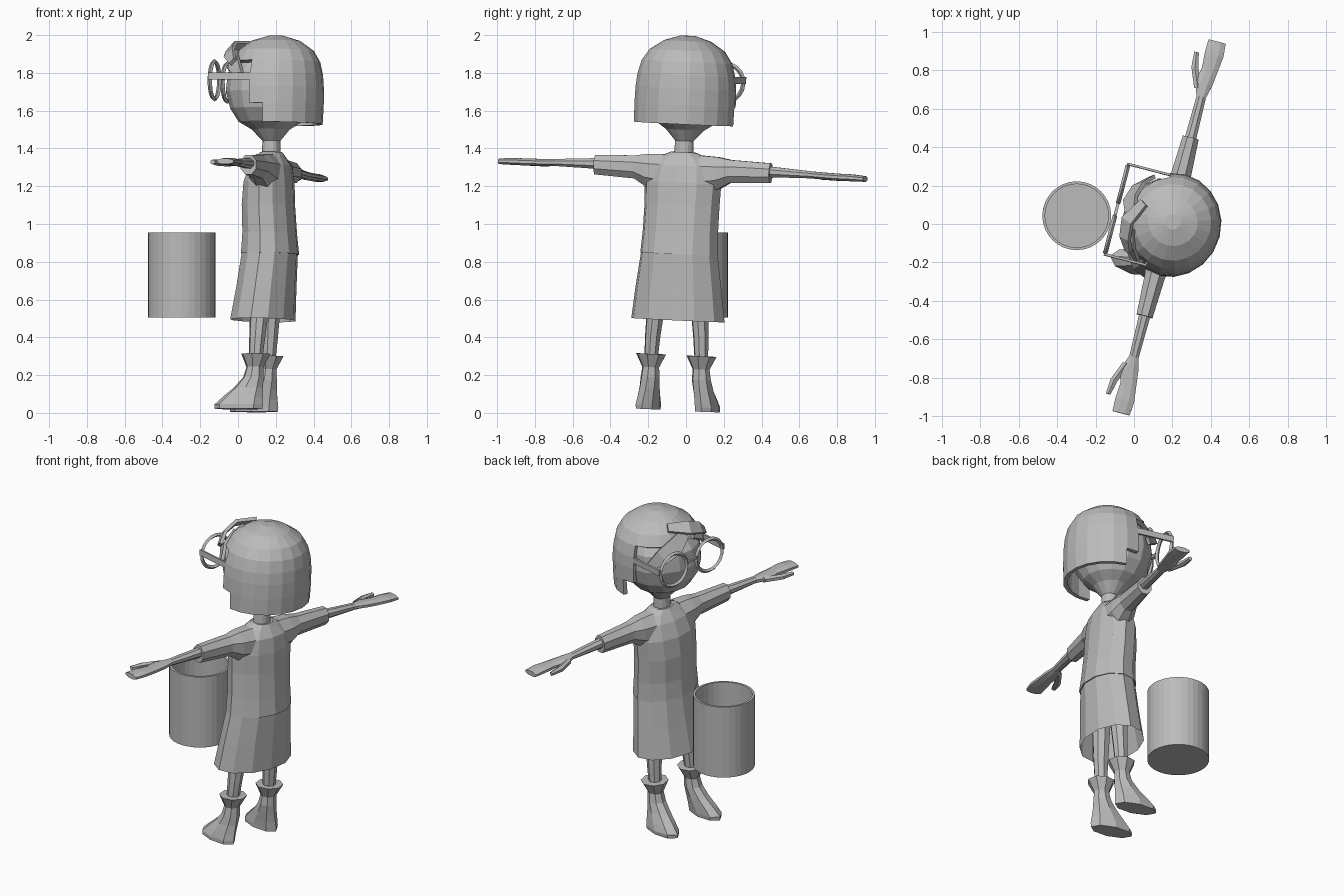
import bpy, bmesh, math
from mathutils import Matrix, Vector

if "Cube" in bpy.data.objects:
    bpy.data.objects.remove(bpy.data.objects["Cube"])

grey = bpy.data.materials.new("plain grey")
grey.diffuse_color = (0.5, 0.5, 0.5, 1)
grey.use_nodes = True
grey.node_tree.nodes["Principled BSDF"].inputs["Base Color"].default_value = grey.diffuse_color

# The figure is modelled symmetric, facing local +y, then rolled slightly and turned
RIG = (Matrix.Translation((0.175, -0.015, 0)) @ Matrix.Rotation(math.radians(75.5), 4, 'Z')
       @ Matrix.Translation((0, 0, 1.3)) @ Matrix.Rotation(0.047, 4, 'Y')
       @ Matrix.Translation((0, 0, -1.3)))


def finish(name, bm, mirror=False, rig=RIG):
    bmesh.ops.recalc_face_normals(bm, faces=bm.faces)
    me = bpy.data.meshes.new(name)
    bm.to_mesh(me)
    bm.free()
    ob = bpy.data.objects.new(name, me)
    bpy.context.collection.objects.link(ob)
    me.materials.append(grey)
    ob.matrix_world = rig
    if mirror:
        ob.modifiers.new("mirror", 'MIRROR').use_clip = False
    return ob


def loft(rings, sides, axis='z', caps=(True, True), bm=None):
    """Ellipse rings (position, c1, c2, r1, r2) skinned along an axis."""
    bm = bm or bmesh.new()
    loops = []
    for p, c1, c2, r1, r2 in rings:
        loop = []
        for i in range(sides):
            a = 2 * math.pi * (i + (0.5 if axis == 'x' else 0)) / sides
            u, v = c1 + r1 * math.cos(a), c2 + r2 * math.sin(a)
            loop.append(bm.verts.new((u, v, p) if axis == 'z' else (p, u, v)))
        loops.append(loop)
    for lo, hi in zip(loops, loops[1:]):
        for i in range(sides):
            j = (i + 1) % sides
            bm.faces.new((lo[i], lo[j], hi[j], hi[i]))
    if caps[0]:
        bm.faces.new(loops[0])
    if caps[1]:
        bm.faces.new(loops[-1])
    return bm


def box(name, centre, size, mirror=False):
    bm = bmesh.new()
    bmesh.ops.create_cube(bm, size=1)
    bmesh.ops.scale(bm, vec=size, verts=bm.verts)
    bmesh.ops.translate(bm, vec=centre, verts=bm.verts)
    return finish(name, bm, mirror)


def blade(name, path, thick=0.02):
    """Hair lock: flat strip through (point, half_width), wide across its path."""
    bm = bmesh.new()
    loops = []
    pts = [Vector(p) for p, w in path]
    for k, (p, w) in enumerate(path):
        p = Vector(p)
        t = (pts[min(k + 1, len(pts) - 1)] - pts[max(k - 1, 0)]).normalized()
        n = (p - Vector((0, -0.02, 1.72))).normalized()
        s = t.cross(n).normalized() * w
        n *= thick / 2
        loops.append([bm.verts.new(q) for q in (p - s - n, p + s - n, p + s + n, p - s + n)])
    for lo, hi in zip(loops, loops[1:]):
        for i in range(4):
            j = (i + 1) % 4
            bm.faces.new((lo[i], lo[j], hi[j], hi[i]))
    bm.faces.new(loops[0])
    bm.faces.new(loops[-1])
    return finish(name, bm)


# Head and neck
finish("head", loft([(1.34, 0, 0, .055, .05), (1.44, 0, 0, .05, .047), (1.5, 0, .005, .105, .1),
                     (1.54, 0, .01, .165, .165), (1.61, 0, .01, .215, .21),
                     (1.7, 0, .01, .235, .235), (1.8, 0, .005, .23, .23),
                     (1.88, 0, -.01, .19, .18), (1.94, 0, -.02, .11, .11)], 14))

# Bob hair with the face opening cut away by direction and height
bm = loft([(1.53, 0, -.02, .268, .25), (1.63, 0, -.02, .27, .255), (1.72, 0, -.02, .268, .255),
           (1.79, 0, -.02, .26, .25), (1.86, 0, -.02, .24, .235), (1.92, 0, -.02, .2, .2),
           (1.97, 0, -.02, .125, .13), (1.997, 0, -.02, .04, .04)], 20, caps=(False, True))
cut = []
for f in bm.faces:
    c = f.calc_center_median()
    ang = math.degrees(abs(math.atan2(c.x, c.y + .02)))
    if (c.z < 1.86 and ang < 66) or (c.z < 1.63 and ang < 86):
        cut.append(f)
bmesh.ops.delete(bm, geom=cut, context='FACES')
hair = finish("hair", bm)
mod = hair.modifiers.new("thickness", 'SOLIDIFY')
mod.thickness, mod.offset = 0.025, -1

# Fringe locks
blade("fringe_raised", [((.06, .15, 1.95), .025), ((-.05, .21, 1.935), .04),
                        ((-.14, .2, 1.9), .035), ((-.2, .165, 1.85), .02)])
blade("fringe_left", [((-.02, .2, 1.9), .03), ((.07, .225, 1.86), .05),
                      ((.15, .2, 1.81), .045), ((.21, .14, 1.74), .02)])
blade("fringe_right", [((-.08, .19, 1.89), .04), ((-.17, .165, 1.84), .04),
                       ((-.225, .115, 1.77), .02)])

# Round glasses
bpy.ops.mesh.primitive_torus_add(major_radius=.1, minor_radius=.012,
                                 major_segments=20, minor_segments=4)
rim = bpy.context.object
rim.name = "glasses_rim"
rim.data.transform(Matrix.Translation((.135, .28, 1.755)) @ Matrix.Rotation(math.pi / 2, 4, 'X'))
rim.data.materials.append(grey)
rim.matrix_world = RIG
rim.modifiers.new("mirror", 'MIRROR')
box("glasses_bridge", (0, .28, 1.775), (.07, .016, .02))
box("glasses_temple", (.243, .17, 1.772), (.012, .23, .036), True)

# Dress: top and open skirt
finish("dress_top", loft([(.84, 0, 0, .213, .152), (.95, 0, .003, .206, .142),
                          (1.1, 0, .012, .205, .138), (1.22, 0, .01, .21, .13),
                          (1.31, 0, 0, .19, .105), (1.355, 0, 0, .13, .075),
                          (1.38, 0, 0, .07, .06)], 12))
finish("dress_skirt", loft([(.49, 0, .035, .255, .168), (.66, 0, .018, .235, .155),
                            (.86, 0, 0, .207, .145)], 12, caps=(False, True)))

# Sleeves, forearms and mitten hands
finish("sleeve", loft([(.1, 0, 1.27, .09, .105), (.19, 0, 1.275, .078, .095),
                       (.26, 0, 1.29, .058, .066), (.48, 0, 1.292, .046, .056)],
                      8, 'x'), True)
finish("forearm_and_hand", loft([(.4, 0, 1.3, .034, .034), (.7, 0, 1.293, .027, .02),
                                 (.77, .005, 1.29, .05, .02), (.85, -.008, 1.288, .046, .02),
                                 (.93, -.01, 1.288, .054, .02), (1.0, -.008, 1.285, .05, .016)],
                                8, 'x'), True)
finish("thumb", loft([(.74, .03, 1.288, .022, .018), (.84, .07, 1.285, .022, .018),
                      (.92, .082, 1.285, .014, .012)], 6, 'x'), True)

# Legs and boots
finish("leg", loft([(.22, .14, .04, .034, .034), (.4, .132, .03, .042, .044),
                    (.8, .1, .01, .06, .065)], 8), True)
finish("boot", loft([(.012, .162, .12, .062, .13), (.035, .162, .12, .064, .133),
                     (.075, .156, .1, .06, .11), (.125, .147, .072, .055, .08),
                     (.18, .14, .047, .052, .056), (.235, .138, .04, .046, .046),
                     (.305, .138, .035, .082, .08)], 8), True)

# Open bucket beside the figure: outer wall, rim, inner wall and floor in one skin
finish("bucket", loft([(.505, 0, 0, .179, .179), (.955, 0, 0, .179, .179),
                       (.955, 0, 0, .165, .165), (.52, 0, 0, .165, .165)], 32),
       rig=Matrix.Translation((-.298, .043, 0)))
